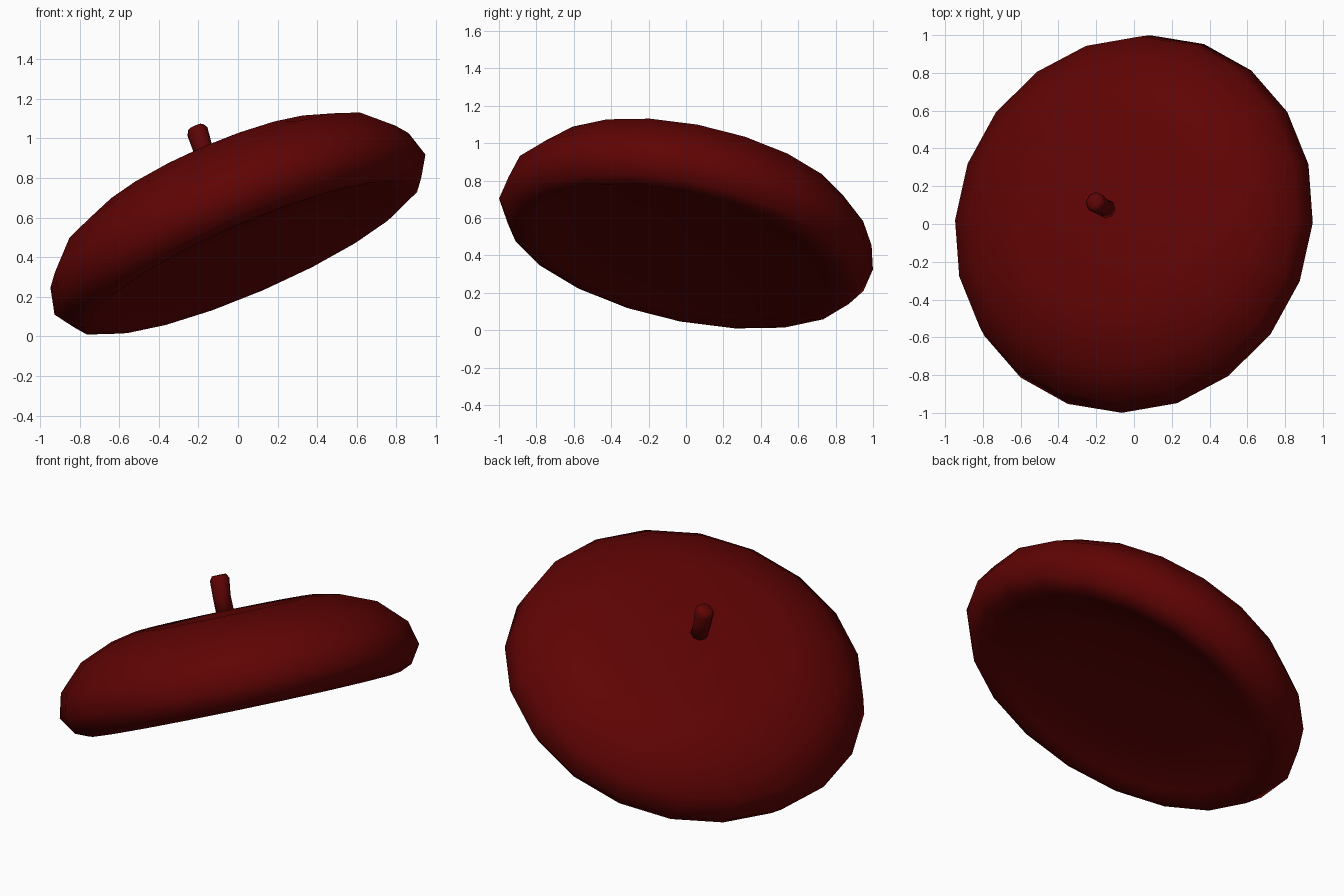
import bpy, bmesh, math
from mathutils import Vector, Matrix

if "Cube" in bpy.data.objects:
    bpy.data.objects.remove(bpy.data.objects["Cube"])

# tilted axis of the cap and the middle of its widest ring
axis = Vector((-0.39, 0.20, 0.90)).normalized()
place = (Matrix.Translation((0.01, 0, 0.514))
         @ Vector((0, 0, 1)).rotation_difference(axis).to_matrix().to_4x4()
         @ Matrix.Rotation(math.radians(-2), 4, 'Z'))

red = bpy.data.materials.new("dark_red_felt")
red.diffuse_color = (0.115, 0.001, 0.001, 1)
red.use_nodes = True
red.node_tree.nodes["Principled BSDF"].inputs["Base Color"].default_value = red.diffuse_color


def lathe(name, rings, sides, bend=lambda h: 0.0):
    """Turned shape from (radius, height) rings; radius 0 makes a pole."""
    bm = bmesh.new()
    loops = []
    for r, h in rings:
        n = 1 if r == 0 else sides
        loops.append([bm.verts.new((r * math.cos(2 * math.pi * i / sides) + bend(h),
                                    r * math.sin(2 * math.pi * i / sides), h)) for i in range(n)])
    for a, b in zip(loops, loops[1:]):
        for i in range(sides):
            j = (i + 1) % sides
            quad = [a[i % len(a)], a[j % len(a)], b[j % len(b)], b[i % len(b)]]
            bm.faces.new(list(dict.fromkeys(quad)))
    bmesh.ops.recalc_face_normals(bm, faces=bm.faces)
    bm.transform(place)
    mesh = bpy.data.meshes.new(name)
    bm.to_mesh(mesh)
    bm.free()
    mesh.materials.append(red)
    ob = bpy.data.objects.new(name, mesh)
    bpy.context.collection.objects.link(ob)
    for p in mesh.polygons:
        p.use_smooth = True
    return ob


# soft cap: slightly sunken underside, rolled rim, rounded side, low crown
lathe("cap", [(0, -0.085), (0.5, -0.09), (0.80, -0.105), (0.885, -0.13), (0.955, -0.10),
              (1.02, 0.0), (0.985, 0.136), (0.84, 0.28), (0.65, 0.358),
              (0.52, 0.385), (0, 0.40)], 20)

# short stalk in the middle of the crown, leaning a little
lathe("stalk", [(0, 0.37), (0.05, 0.37), (0.05, 0.48), (0.055, 0.575), (0.04, 0.60), (0, 0.60)],
      8, lambda h: 0.01 if h > 0.5 else 0.0)
